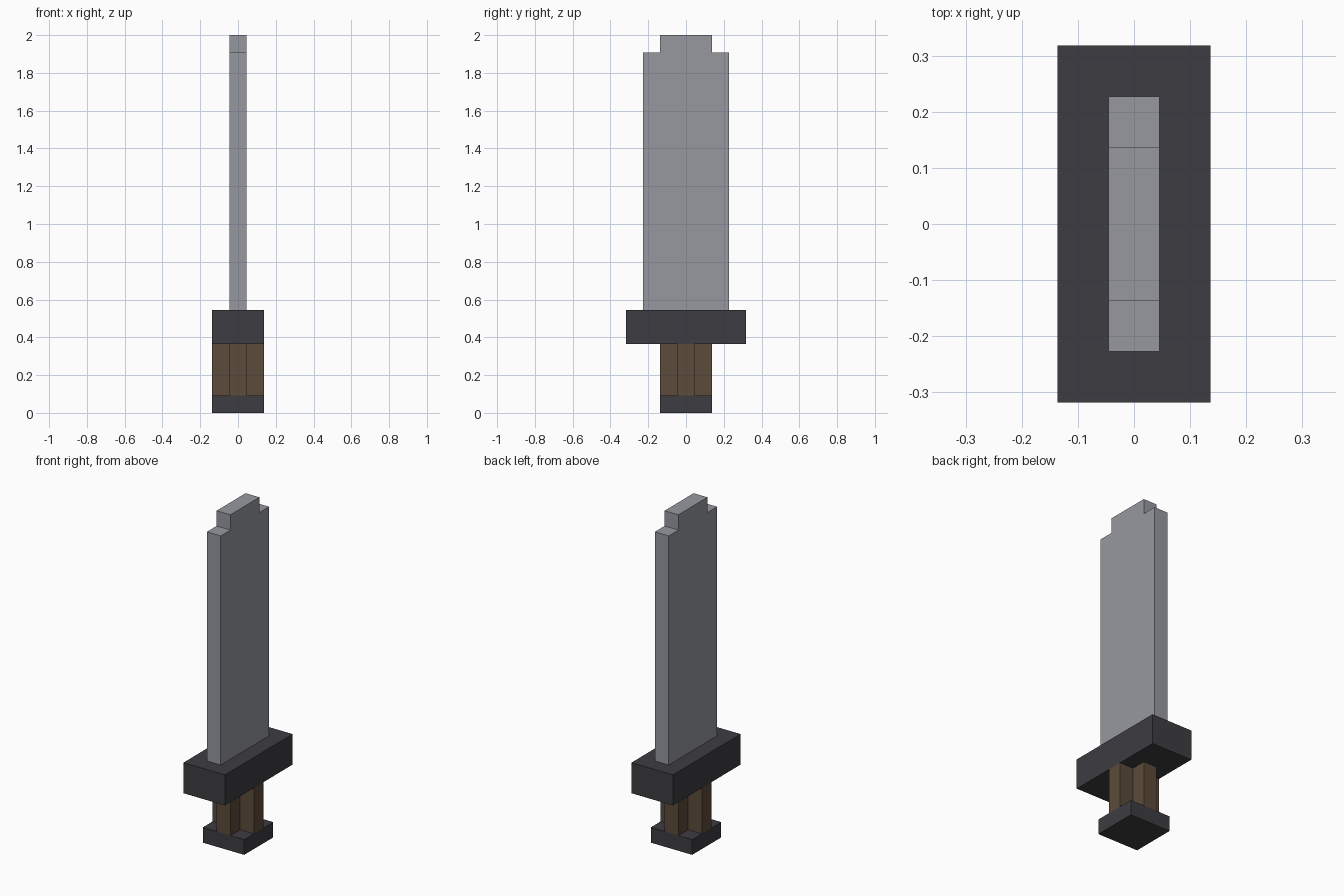
import bpy
import bmesh
from mathutils import Vector

cube = bpy.data.objects.get("Cube")
if cube:
    bpy.data.objects.remove(cube, do_unlink=True)

U = 1 / 11  # block unit: the sword is 22 units tall


def material(name, rgb):
    linear = [((c / 255 + 0.055) / 1.055) ** 2.4 for c in rgb] + [1.0]
    mat = bpy.data.materials.new(name)
    mat.use_nodes = True
    mat.diffuse_color = linear
    bsdf = mat.node_tree.nodes["Principled BSDF"]
    bsdf.inputs["Base Color"].default_value = linear
    bsdf.inputs["Roughness"].default_value = 0.8
    return mat


def prism(name, outline, depth, mat):
    """Extrude a closed planar outline (in units) along a vector."""
    bm = bmesh.new()
    face = bm.faces.new([bm.verts.new(Vector(p) * U) for p in outline])
    ext = bmesh.ops.extrude_face_region(bm, geom=[face], use_keep_orig=True)
    moved = [g for g in ext["geom"] if isinstance(g, bmesh.types.BMVert)]
    bmesh.ops.translate(bm, verts=moved, vec=Vector(depth) * U)
    bmesh.ops.recalc_face_normals(bm, faces=bm.faces)
    mesh = bpy.data.meshes.new(name)
    bm.to_mesh(mesh)
    bm.free()
    mesh.materials.append(mat)
    obj = bpy.data.objects.new(name, mesh)
    bpy.context.collection.objects.link(obj)
    return obj


def block(name, half_x, half_y, z0, z1, mat):
    outline = [(sx * half_x, sy * half_y, z0)
               for sx, sy in ((-1, -1), (1, -1), (1, 1), (-1, 1))]
    return prism(name, outline, (0, 0, z1 - z0), mat)


steel = material("steel grey", (150, 153, 160))
iron = material("dark iron", (61, 60, 65))
wood = material("brown wood", (92, 75, 58))

# Pommel and crossguard
block("pommel", 1.5, 1.5, 0, 1, iron)
block("crossguard", 1.5, 3.5, 4, 6, iron)

# Grip with a plus-shaped section, one quarter turned four times
quarter = [(1.5, -0.5), (1.5, 0.5), (0.5, 0.5)]
plus = []
for turn in range(4):
    plus += [(x, y, 1) for x, y in quarter]
    quarter = [(-y, x) for x, y in quarter]
prism("grip", plus, (0, 0, 3), wood)

# Blade with a stepped tip, half profile mirrored across y
half = [(2.5, 6), (2.5, 21), (1.5, 21), (1.5, 22)]
profile = half + [(-y, z) for y, z in reversed(half)]
prism("blade", [(-0.5, y, z) for y, z in profile], (1, 0, 0), steel)
